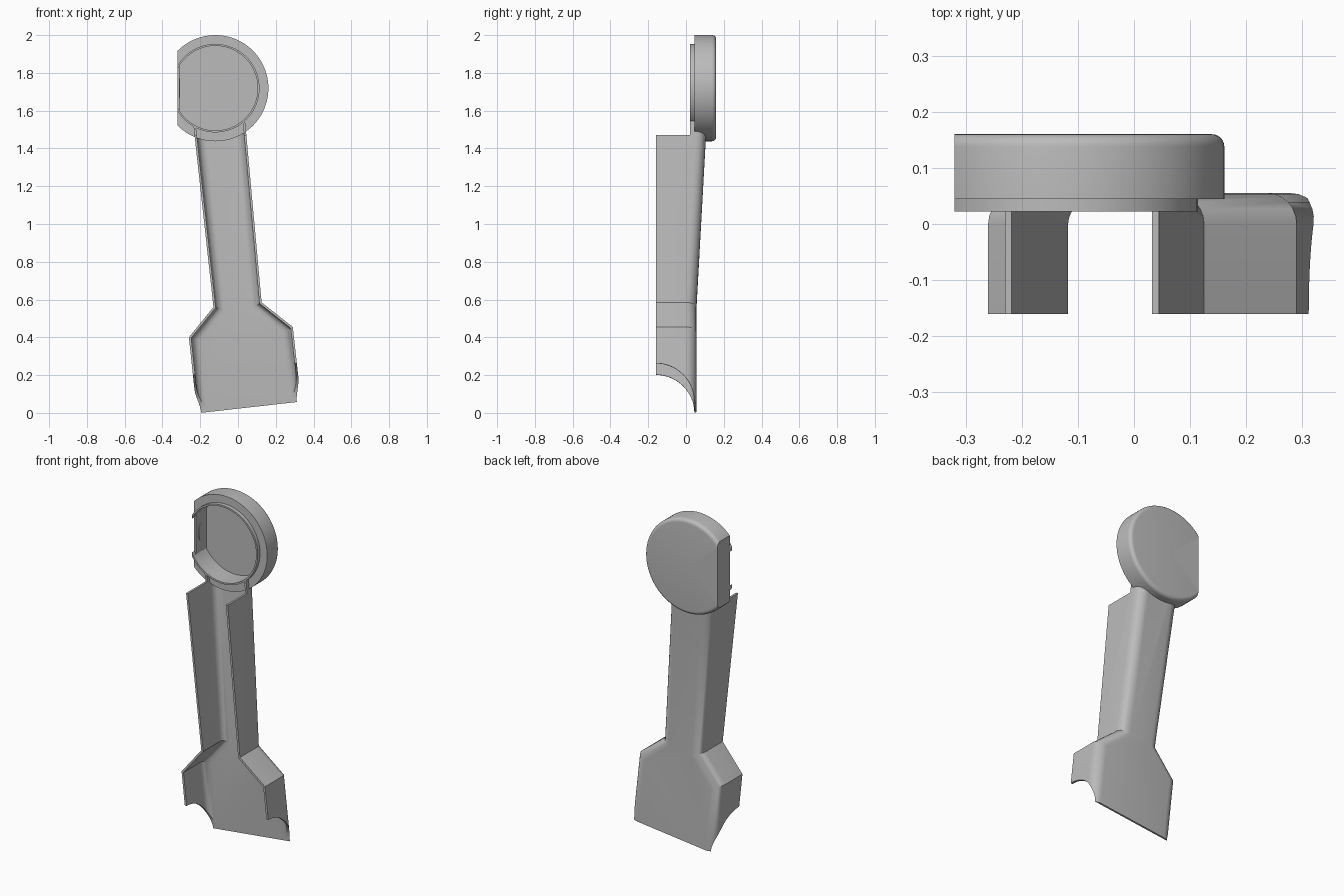
import bpy, bmesh, math
from mathutils import Vector, Matrix

if "Cube" in bpy.data.objects:
    bpy.data.objects.remove(bpy.data.objects["Cube"])

grey = bpy.data.materials.new("light grey")
grey.use_nodes = True
colour = (0.5, 0.5, 0.5, 1)
grey.diffuse_color = colour
grey.node_tree.nodes["Principled BSDF"].inputs["Base Color"].default_value = colour

CX, CZ = -0.12, 1.719      # disc centre
FLAT = -0.32               # flat side of the disc


def make(name, bm):
    bmesh.ops.recalc_face_normals(bm, faces=bm.faces)
    mesh = bpy.data.meshes.new(name)
    bm.to_mesh(mesh)
    bm.free()
    mesh.materials.append(grey)
    obj = bpy.data.objects.new(name, mesh)
    bpy.context.collection.objects.link(obj)
    return obj


def select(obj):
    bpy.ops.object.select_all(action='DESELECT')
    obj.select_set(True)
    bpy.context.view_layer.objects.active = obj


def cut(obj, cutter):
    cutter.hide_render = True
    mod = obj.modifiers.new("cut", 'BOOLEAN')
    mod.operation, mod.solver, mod.object = 'DIFFERENCE', 'EXACT', cutter
    select(obj)
    bpy.ops.object.modifier_apply(modifier=mod.name)
    bpy.data.objects.remove(cutter)


def lathe(name, profile, clip=None, closed=False):
    """Turn (radius, y) points around the disc axis, then clip at x = clip."""
    bm = bmesh.new()
    verts = [bm.verts.new((CX + r, y, CZ)) for r, y in profile]
    edges = [bm.edges.new(p) for p in zip(verts, verts[1:])]
    if closed:
        edges.append(bm.edges.new((verts[-1], verts[0])))
    bmesh.ops.spin(bm, geom=verts + edges, cent=(CX, 0, CZ), axis=(0, 1, 0),
                   angle=math.tau, steps=96, use_merge=True)
    bmesh.ops.remove_doubles(bm, verts=bm.verts, dist=1e-5)
    if clip is not None:
        bmesh.ops.bisect_plane(bm, geom=bm.verts[:] + bm.edges[:] + bm.faces[:],
                               plane_co=(clip, 0, 0), plane_no=(-1, 0, 0), clear_outer=True)
        rim = [e for e in bm.edges if e.is_boundary]
        bmesh.ops.holes_fill(bm, edges=rim)
    return make(name, bm)


# Hollow disc with a rounded back edge and a flat side
fillet = [(0.259 + 0.022 * math.cos(t * math.pi / 12), 0.138 + 0.022 * math.sin(t * math.pi / 12))
          for t in range(7)]
disc = lathe("disc_housing", [(0, 0.045), (0.281, 0.045)] + fillet + [(0, 0.16)], FLAT)
cut(disc, lathe("cavity_cutter", [(0, 0), (0.224, 0), (0.224, 0.145), (0, 0.145)], FLAT + 0.01))

# Thin raised lip around the opening
lip = lathe("disc_lip", [(0.224, 0.022), (0.234, 0.022), (0.234, 0.05), (0.224, 0.05)],
            FLAT, closed=True)

# Small round boss on the inner flat wall
bm = bmesh.new()
bmesh.ops.create_cone(bm, cap_ends=True, segments=32, radius1=0.05, radius2=0.05, depth=0.008,
                      matrix=Matrix.Translation((FLAT + 0.01, 0.09, CZ)) @ Matrix.Diagonal((1, 0.4, 1, 1))
                      @ Matrix.Rotation(math.pi / 2, 4, 'Y'))
boss = make("wall_boss", bm)

# Arm and flared foot as one open shell: (x, z, back y)
outline = [(-0.217, -0.002, 0.055), (0.334, 0.06, 0.055), (0.29, 0.455, 0.055), (0.125, 0.585, 0.055),
           (0.036, 1.56, 0.111), (-0.24, 1.56, 0.111), (-0.13, 0.56, 0.055), (-0.26, 0.40, 0.055)]
bm = bmesh.new()
front = [bm.verts.new((x, -0.16, z)) for x, z, y in outline]
back = [bm.verts.new((x, y, z)) for x, z, y in outline]
n = len(outline)
bm.faces.new(front)
for i in range(n):
    j = (i + 1) % n
    bm.faces.new((front[i], front[j], back[j], back[i]))
bm.faces.new([back[i] for i in (0, 1, 2, 3, 6, 7)])
bm.faces.new([back[i] for i in (3, 4, 5, 6)])
bmesh.ops.recalc_face_normals(bm, faces=bm.faces)
rounded = [bm.edges.get((back[i], back[(i + 1) % n])) for i in range(n) if i not in (0, 4)]
bmesh.ops.bevel(bm, geom=rounded, offset=0.055, offset_type='OFFSET', segments=6,
                profile=0.5, affect='EDGES', clamp_overlap=True)
bm.normal_update()
ends = [f for f in bm.faces if f.normal.y < -0.9 or abs(f.normal.z) > 0.9]
bmesh.ops.delete(bm, geom=ends, context='FACES')
shell = make("arm_and_foot_shell", bm)
solid = shell.modifiers.new("thickness", 'SOLIDIFY')
solid.thickness, solid.offset, solid.use_even_offset = 0.012, -1, True
select(shell)
bpy.ops.object.modifier_apply(modifier=solid.name)

# Step at the top of the arm, and clearance for the disc opening
bm = bmesh.new()
bmesh.ops.create_cube(bm, size=1, matrix=Matrix.Translation((CX, -0.478, 1.97)))
cut(shell, make("step_cutter", bm))
cut(shell, lathe("opening_cutter", [(0, -0.3), (0.229, -0.3), (0.229, 0.15), (0, 0.15)]))

# Concave round cut across the bottom of the foot
left, right = Vector((-0.217, -0.16, -0.002)), Vector((0.334, -0.16, 0.06))
bm = bmesh.new()
bmesh.ops.create_cone(bm, cap_ends=True, segments=96, radius1=0.204, radius2=0.204, depth=1.2,
                      matrix=Matrix.Translation((left + right) / 2)
                      @ (right - left).to_track_quat('Z', 'Y').to_matrix().to_4x4())
cut(shell, make("foot_cutter", bm))

for obj in (disc, lip, boss, shell):
    select(obj)
    bpy.ops.object.shade_smooth_by_angle(angle=math.radians(30))
